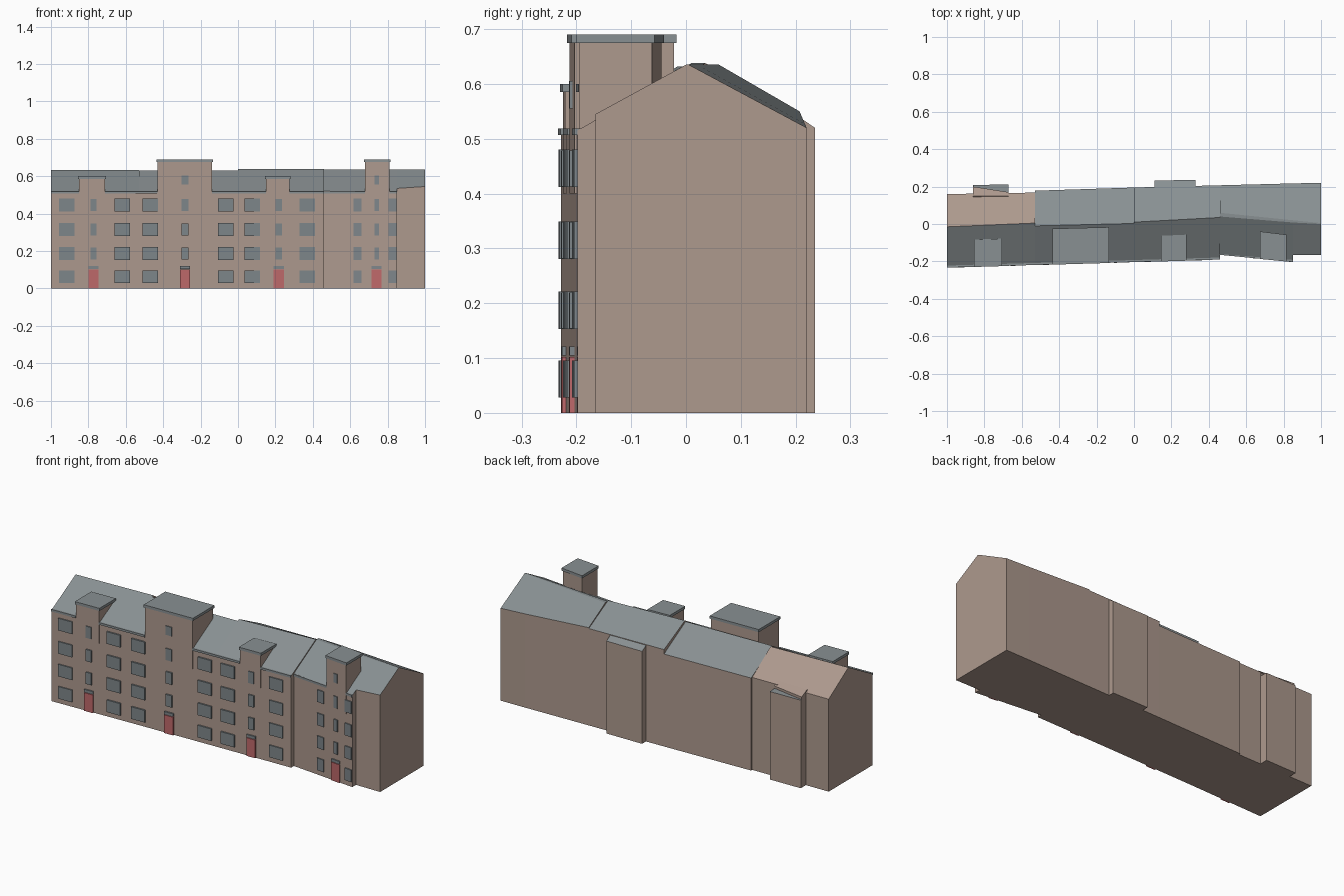
import bpy
import bmesh

if "Cube" in bpy.data.objects:
    bpy.data.objects.remove(bpy.data.objects["Cube"])


def material(name, rgb):
    m = bpy.data.materials.new(name)
    m.use_nodes = True
    m.diffuse_color = (*rgb, 1)
    m.node_tree.nodes["Principled BSDF"].inputs["Base Color"].default_value = (*rgb, 1)
    return m


WALL = material("warm_brown_wall", (0.42, 0.32, 0.27))
ROOF = material("slate_grey_roof", (0.25, 0.28, 0.29))
GLASS = material("window_grey", (0.21, 0.24, 0.255))
DOOR = material("door_red", (0.52, 0.14, 0.145))


def loft(bm, x0, x1, ring0, ring1):
    """Solid between two matching (y, z) outlines at x0 and x1."""
    a = [bm.verts.new((x0, y, z)) for y, z in ring0]
    b = [bm.verts.new((x1, y, z)) for y, z in ring1]
    n = len(a)
    bm.faces.new(a)
    bm.faces.new(b[::-1])
    for i in range(n):
        j = (i + 1) % n
        bm.faces.new((a[j], a[i], b[i], b[j]))


def finish(name, bm, mats, rule=None):
    bmesh.ops.recalc_face_normals(bm, faces=bm.faces)
    bm.normal_update()
    if rule:
        for f in bm.faces:
            f.material_index = rule(f.normal)
    mesh = bpy.data.meshes.new(name)
    bm.to_mesh(mesh)
    bm.free()
    for m in mats:
        mesh.materials.append(m)
    ob = bpy.data.objects.new(name, mesh)
    bpy.context.collection.objects.link(ob)
    return ob


def both_slopes(n):
    return 1 if n.z > 0.3 else 0


def front_slope(n):
    return 1 if n.z > 0.3 and n.y < 0.1 else 0


def no_slope(n):
    return 0


def house(name, x0, x1, top0, top1, rule=both_slopes):
    """House section: top outline from front eave to back eave, closed to the ground."""
    bm = bmesh.new()
    close = lambda t: [(t[0][0], 0)] + t + [(t[-1][0], 0)]
    loft(bm, x0, x1, close(top0), close(top1))
    return finish(name, bm, [WALL, ROOF], rule)


# Main terrace sections
house("end_house", -1, -0.53, [(-0.228, 0.515), (-0.015, 0.632), (0.16, 0.52)],
      [(-0.211, 0.515), (0.005, 0.632), (0.168, 0.52)], front_slope)
house("second_house", -0.53, 0, [(-0.211, 0.515), (-0.01, 0.63), (0.178, 0.52)],
      [(-0.196, 0.515), (0.003, 0.63), (0.195, 0.52)])
house("third_house", 0, 0.46, [(-0.196, 0.515), (0.01, 0.638), (0.195, 0.545)],
      [(-0.185, 0.515), (0.035, 0.638), (0.207, 0.545)])
house("fourth_house", 0.46, 0.85,
      [(-0.16, 0.52), (0.04, 0.635), (0.06, 0.635), (0.207, 0.55)],
      [(-0.198, 0.515), (0.008, 0.635), (0.02, 0.635), (0.217, 0.527)])
house("plain_end_house", 0.85, 1,
      [(-0.165, 0.535), (0.008, 0.635), (0.02, 0.635), (0.217, 0.527)],
      [(-0.165, 0.545), (0, 0.635), (0.005, 0.635), (0.22, 0.52)])

# Projections on the back
house("rear_stair_block", 0.11, 0.33, [(0.1, 0.5), (0.19, 0.546), (0.233, 0.52)],
      [(0.1, 0.5), (0.19, 0.551), (0.235, 0.52)])
house("rear_bay_slope", -0.86, -0.67, [(0.1, 0.5), (0.15, 0.535), (0.2, 0.51)],
      [(0.1, 0.5), (0.15, 0.535), (0.17, 0.51)], no_slope)
house("rear_bay_block", -0.86, -0.67, [(0.1, 0.5), (0.208, 0.495)],
      [(0.1, 0.5), (0.212, 0.495)])


def front(x):
    """Depth of the facade line at x."""
    if x < 0.46:
        return -0.228 + (x + 1) * 0.0295 if x > -1 else -0.228
    return -0.16 - (x - 0.46) * 0.0975


def box(bm, x0, x1, z0, z1, out, back0, back1):
    rings = []
    for x, back in ((x0, back0), (x1, back1)):
        f = front(x) - out
        rings.append([(f, z0), (f, z1), (back, z1), (back, z0)])
    loft(bm, x0, x1, *rings)


def plate(bm, x, z, w, h, out=0.006):
    x0, x1 = x - w / 2, x + w / 2
    box(bm, x0, x1, z - h / 2, z + h / 2, out, front(x0) + 0.003, front(x1) + 0.003)


# Stair towers rising through the eaves, with thin grey caps
bays = [("first", -0.85, -0.71, 0.597, -0.088, -0.083),
        ("second", -0.43, -0.14, 0.687, -0.03, -0.022),
        ("third", 0.15, 0.275, 0.597, -0.068, -0.062),
        ("fourth", 0.68, 0.81, 0.687, -0.045, -0.062)]
for label, x0, x1, top, b0, b1 in bays:
    bm = bmesh.new()
    box(bm, x0, x1, 0.4, top - 0.01, 0.001, b0, b1)
    finish(label + "_stair_tower", bm, [WALL])
    bm = bmesh.new()
    box(bm, x0 - 0.005, x1 + 0.005, top - 0.012, top + 0.003, 0.006, b0 + 0.005, b1 + 0.005)
    finish(label + "_tower_cap", bm, [ROOF])

# Eave gutters between the towers
bm = bmesh.new()
edges = [-1, -0.85, -0.71, -0.43, -0.14, 0.15, 0.275, 0.459, 0.461, 0.68, 0.81, 0.85]
for x0, x1 in zip(edges[::2], edges[1::2]):
    box(bm, x0, x1, 0.507, 0.519, 0.005, front(x0) + 0.006, front(x1) + 0.006)
finish("eave_gutters", bm, [ROOF])

# Flat windows in four storeys
floors = [0.062, 0.187, 0.315, 0.446]
bm = bmesh.new()
for x in (-0.915, -0.62, -0.47, -0.065, 0.075, 0.37):
    for z in floors:
        plate(bm, x, z, 0.083, 0.068)
for x in (0.64, 0.825):
    for z in floors:
        plate(bm, x, z, 0.043, 0.068)
finish("flat_windows", bm, [GLASS])

# Stairwell windows, doors and the panes over the doors
stairs = [(-0.772, 0.033, False), (-0.283, 0.037, True),
          (0.218, 0.033, False), (0.741, 0.025, True)]
panes, doors = bmesh.new(), bmesh.new()
for x, w, tall in stairs:
    for z in floors[1:]:
        plate(panes, x, z, w, 0.066)
    if tall:
        plate(panes, x, 0.58, w, 0.05)
    plate(panes, x, 0.113, 0.054, 0.016)
    plate(doors, x, 0.051, 0.054, 0.102)
finish("stair_windows", panes, [GLASS])
finish("front_doors", doors, [DOOR])
